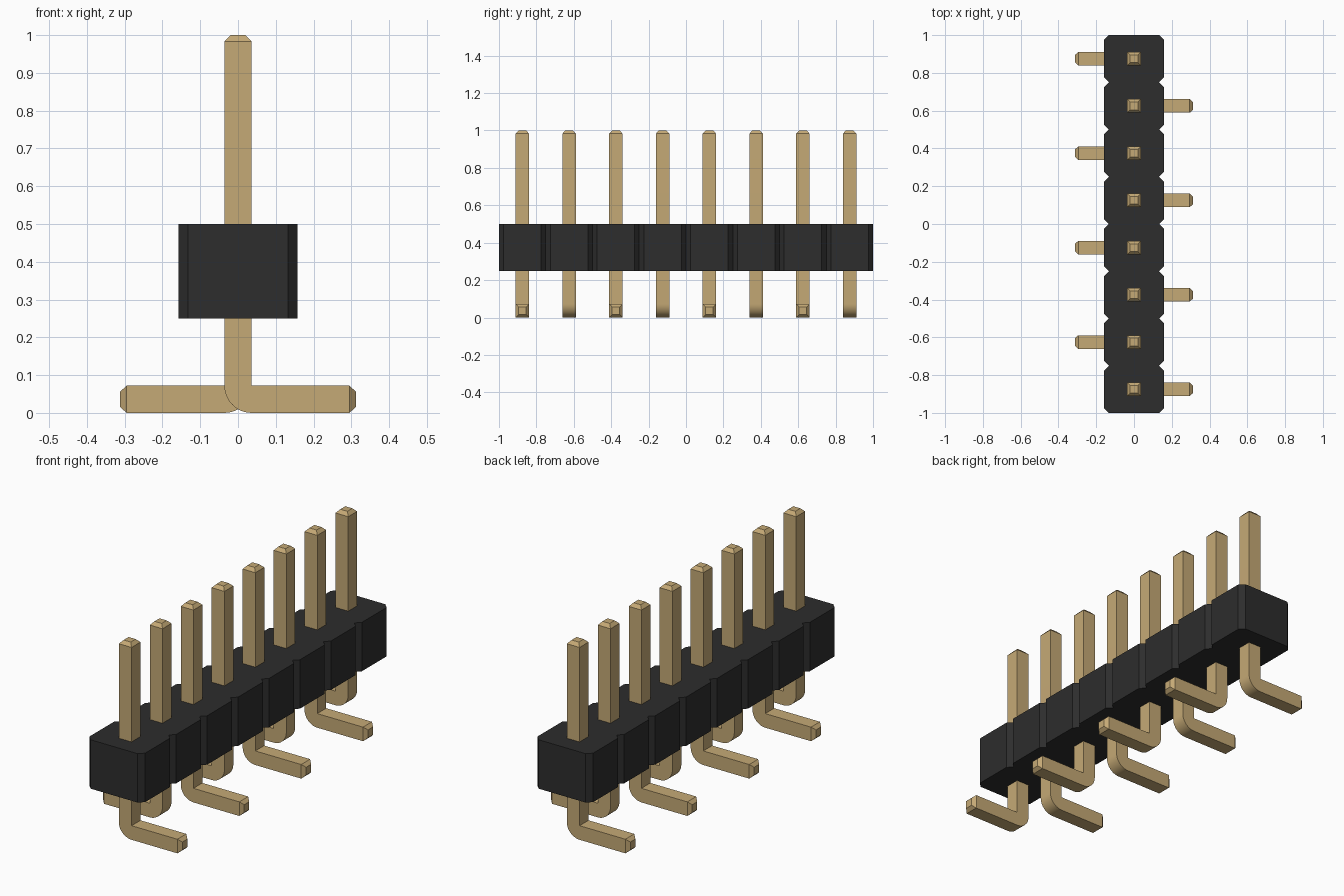
import bpy
import bmesh
from math import sin, cos, pi
from mathutils import Vector

PINS, PITCH = 8, 0.25
BODY_X, BODY_BOTTOM, BODY_TOP, NOTCH = 0.158, 0.25, 0.5, 0.025
HALF = 0.036                 # half thickness of a pin
THICK = 2 * HALF
REACH, HEIGHT, TIP = 0.312, 1.0, 0.017
BEND_STEPS = 10

cube = bpy.data.objects.get("Cube")
if cube:
    bpy.data.objects.remove(cube, do_unlink=True)


def make_material(name, color):
    mat = bpy.data.materials.new(name)
    mat.use_nodes = True
    mat.diffuse_color = color
    bsdf = next(n for n in mat.node_tree.nodes if n.type == 'BSDF_PRINCIPLED')
    bsdf.inputs["Base Color"].default_value = color
    return mat


def extrude_outline(bm, points, offset):
    """Fill a closed outline and extrude it into a prism."""
    face = bm.faces.new([bm.verts.new(p) for p in points])
    result = bmesh.ops.extrude_face_region(bm, geom=[face], use_keep_orig=True)
    verts = [v for v in result["geom"] if isinstance(v, bmesh.types.BMVert)]
    bmesh.ops.translate(bm, verts=verts, vec=offset)
    bmesh.ops.recalc_face_normals(bm, faces=bm.faces)


def taper_end(bm, direction):
    """Add a short tapered tip to the end face furthest along direction."""
    face = max(bm.faces, key=lambda f: f.calc_center_median().dot(direction))
    tip = bmesh.ops.extrude_discrete_faces(bm, faces=[face])["faces"][0]
    center = tip.calc_center_median()
    for v in tip.verts:
        v.co = center + (v.co - center) * 0.56 + direction * TIP


def finish(bm, name, mat):
    bmesh.ops.recalc_face_normals(bm, faces=bm.faces)
    mesh = bpy.data.meshes.new(name)
    bm.to_mesh(mesh)
    bm.free()
    mesh.materials.append(mat)
    obj = bpy.data.objects.new(name, mesh)
    bpy.context.collection.objects.link(obj)
    return obj


black = make_material("black plastic", (0.026, 0.026, 0.026, 1))
gold = make_material("gold metal", (0.56, 0.40, 0.18, 1))

# Housing: one notched outline, extruded upward
side = []
for i in range(PINS):
    y0 = (i - PINS / 2) * PITCH
    side += [(BODY_X - NOTCH, y0), (BODY_X, y0 + NOTCH),
             (BODY_X, y0 + PITCH - NOTCH)]
side.append((BODY_X - NOTCH, PINS * PITCH / 2))
outline = side + [(-x, y) for x, y in reversed(side)]
bm = bmesh.new()
extrude_outline(bm, [(x, y, BODY_BOTTOM) for x, y in outline],
                Vector((0, 0, BODY_TOP - BODY_BOTTOM)))
finish(bm, "housing", black)

# Pins: bent square bars whose feet alternate right and left
for i in range(PINS):
    direction = 1 if i % 2 == 0 else -1
    y = (i - (PINS - 1) / 2) * PITCH
    profile = [(HALF, THICK), (HALF, HEIGHT - TIP), (-HALF, HEIGHT - TIP)]
    for s in range(BEND_STEPS + 1):
        a = pi + s / BEND_STEPS * pi / 2
        profile.append((HALF + THICK * cos(a), THICK + THICK * sin(a)))
    profile += [(REACH - TIP, 0), (REACH - TIP, THICK)]
    bm = bmesh.new()
    extrude_outline(bm, [(x * direction, y - HALF, z) for x, z in profile],
                    Vector((0, THICK, 0)))
    taper_end(bm, Vector((0, 0, 1)))
    taper_end(bm, Vector((direction, 0, 0)))
    pin = finish(bm, f"pin_{i + 1}", gold)
    bpy.ops.object.select_all(action='DESELECT')
    pin.select_set(True)
    bpy.context.view_layer.objects.active = pin
    bpy.ops.object.shade_smooth_by_angle(angle=pi / 6)
